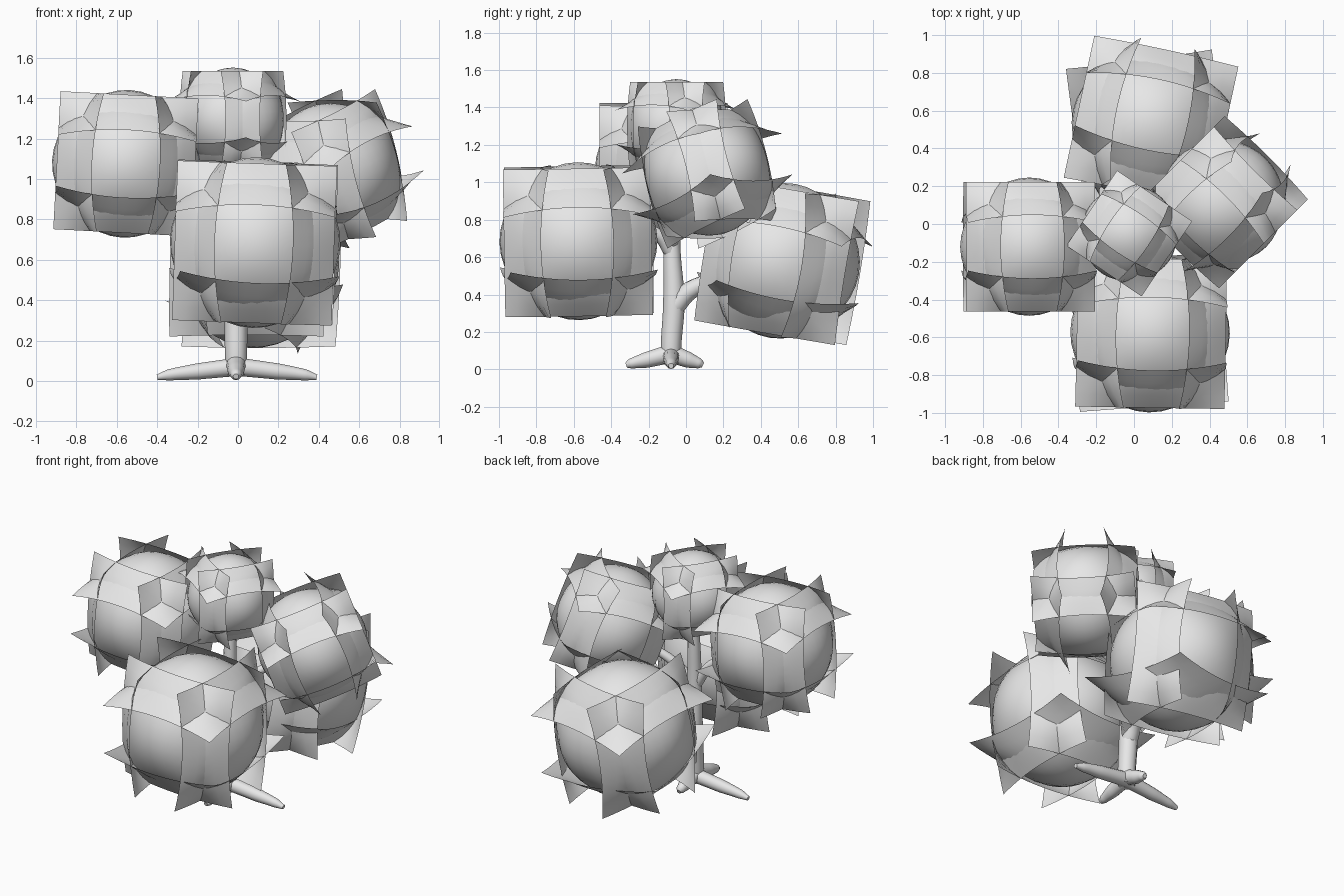
import bpy, bmesh
from math import radians
from mathutils import Euler, Matrix

cube = bpy.data.objects.get("Cube")
if cube:
    bpy.data.objects.remove(cube, do_unlink=True)

grey = bpy.data.materials.new("plain_grey")
grey.use_nodes = True
GREY = (0.8, 0.8, 0.8, 1)
grey.diffuse_color = GREY
grey.node_tree.nodes["Principled BSDF"].inputs["Base Color"].default_value = GREY


# Foliage: six domed square cards per clump, corners sticking out as leaf tips
def foliage(name, centre, half, angles, order='ZYX', bottom_twist=0):
    bm = bmesh.new()
    turns = [Matrix.Rotation(radians(a), 3, 'Y') for a in (0, 90, -90)]
    turns += [Matrix.Rotation(radians(a), 3, 'X') for a in (90, -90)]
    # The bottom card may be turned about its own axis
    turns.append(Matrix.Rotation(radians(bottom_twist), 3, 'Z') @ Matrix.Rotation(radians(180), 3, 'Y'))
    for turn in turns:
        card = bmesh.ops.create_grid(bm, x_segments=12, y_segments=12, size=1)["verts"]
        for v in card:
            u, w = v.co.x ** 2, v.co.y ** 2
            v.co.z = 1.07 - 0.58 * (u + w) + 0.46 * u * w
            v.co = turn @ v.co
    mesh = bpy.data.meshes.new(name)
    bm.to_mesh(mesh)
    bm.free()
    mesh.shade_smooth()
    mesh.materials.append(grey)
    obj = bpy.data.objects.new(name, mesh)
    tilt = Euler([radians(a) for a in angles], order).to_matrix().to_4x4()
    obj.matrix_world = Matrix.Translation(centre) @ tilt @ Matrix.Scale(half, 4)
    bpy.context.collection.objects.link(obj)


foliage("front_foliage", (0.085, -0.575, 0.685), 0.395, (1, 2, -1), bottom_twist=5)
foliage("right_foliage", (-0.555, -0.12, 1.075), 0.342, (0, 3, 0))
foliage("top_foliage", (-0.025, -0.05, 1.295), 0.24, (0, 0, -34))
foliage("left_foliage", (0.465, 0.115, 1.045), 0.312, (20, 0, -45), 'XYZ')
foliage("back_foliage", (0.085, 0.515, 0.58), 0.39, (-9.5, 2, -12), bottom_twist=20)


# Wood: tapered smooth tubes, each point is (x, y, z, radius)
def limb(name, points):
    curve = bpy.data.curves.new(name, 'CURVE')
    curve.dimensions = '3D'
    curve.bevel_depth = 1
    curve.bevel_resolution = 4
    curve.resolution_u = 6
    curve.use_fill_caps = True
    spline = curve.splines.new('BEZIER')
    spline.bezier_points.add(len(points) - 1)
    for bp, (x, y, z, r) in zip(spline.bezier_points, points):
        bp.co = (x, y, z)
        bp.radius = r
        bp.handle_left_type = bp.handle_right_type = 'AUTO'
    curve.materials.append(grey)
    obj = bpy.data.objects.new(name, curve)
    bpy.context.collection.objects.link(obj)


limb("trunk", [(-0.01, -0.08, 0.03, 0.05), (-0.01, -0.08, 0.12, 0.055),
               (-0.01, -0.065, 0.35, 0.058), (-0.01, -0.075, 0.65, 0.045),
               (-0.01, -0.07, 0.9, 0.04), (-0.01, -0.06, 1.15, 0.03)])
limb("front_branch", [(-0.01, -0.075, 0.62, 0.04), (0.03, -0.15, 0.72, 0.035), (0.06, -0.3, 0.76, 0.025)])
limb("back_branch", [(-0.01, -0.065, 0.33, 0.055), (0.01, 0.02, 0.42, 0.05), (0.05, 0.22, 0.5, 0.03)])
limb("right_branch", [(-0.01, -0.08, 0.66, 0.035), (-0.12, -0.09, 0.82, 0.03), (-0.32, -0.1, 0.95, 0.02)])
limb("left_branch", [(-0.01, -0.08, 0.66, 0.035), (0.12, -0.04, 0.8, 0.03), (0.3, 0.05, 0.92, 0.02)])

# Roots spreading along the ground
for side, reach in (("left", 0.39), ("right", -0.4)):
    limb(side + "_root", [(0, -0.08, 0.07, 0.045), (reach * 0.5, -0.08, 0.047, 0.04),
                          (reach * 0.85, -0.08, 0.03, 0.028), (reach, -0.08, 0.018, 0.014)])
for side, reach in (("front", -0.24), ("back", 0.17)):
    limb(side + "_root", [(-0.01, -0.08, 0.085, 0.05), (-0.01, -0.08 + reach * 0.55, 0.05, 0.042),
                          (-0.01, -0.08 + reach * 0.9, 0.03, 0.027), (-0.01, -0.08 + reach, 0.022, 0.014)])
